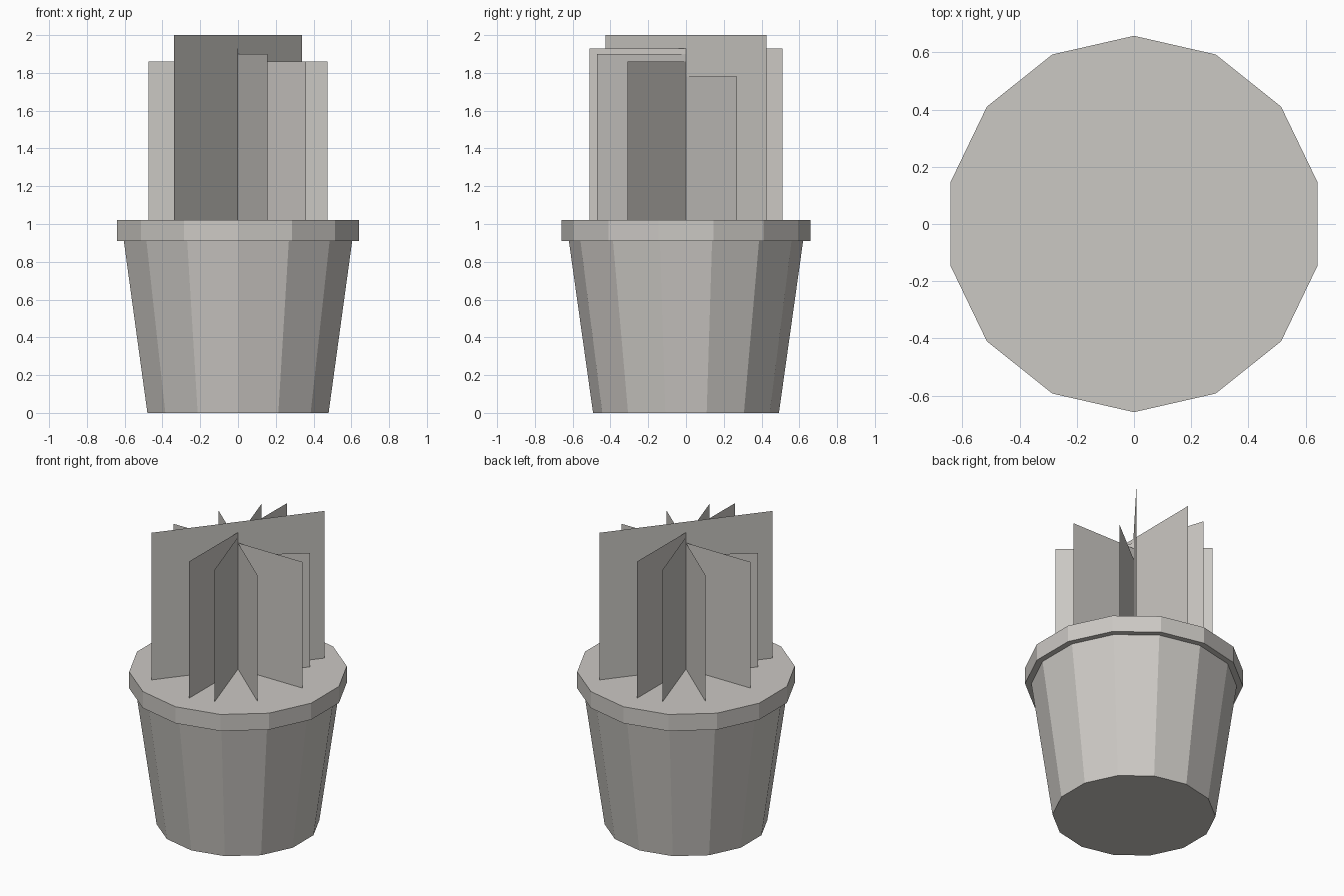
import bpy, bmesh, math

if "Cube" in bpy.data.objects:
    bpy.data.objects.remove(bpy.data.objects["Cube"])

SIDES = 14

# One warm grey for the whole model
grey = bpy.data.materials.new("warm_grey")
grey.diffuse_color = (0.60, 0.58, 0.55, 1.0)
grey.use_nodes = True
grey.node_tree.nodes["Principled BSDF"].inputs["Base Color"].default_value = grey.diffuse_color


def finish(name, bm):
    mesh = bpy.data.meshes.new(name)
    bm.to_mesh(mesh)
    bm.free()
    mesh.materials.append(grey)
    obj = bpy.data.objects.new(name, mesh)
    bpy.context.collection.objects.link(obj)
    return obj


def ring(bm, radius, z):
    angles = [math.pi / 2 + 2 * math.pi * i / SIDES for i in range(SIDES)]
    return [bm.verts.new((radius * math.cos(a), radius * math.sin(a), z)) for a in angles]


def frustum(name, r_low, z_low, r_high, z_high):
    bm = bmesh.new()
    low, high = ring(bm, r_low, z_low), ring(bm, r_high, z_high)
    for i in range(SIDES):
        j = (i + 1) % SIDES
        bm.faces.new((low[i], low[j], high[j], high[i]))
    bm.faces.new(low[::-1])
    bm.faces.new(high)
    return finish(name, bm)


def blade(name, x, y, top):
    # Upright flat card through the pot axis, from (-x, -y) to (x, y)
    bm = bmesh.new()
    pts = ((-x, -y, 1.02), (x, y, 1.02), (x, y, top), (-x, -y, top))
    bm.faces.new([bm.verts.new(p) for p in pts])
    return finish(name, bm)


# Tapered pot and its rim, closed on top
frustum("pot_body", 0.492, 0.0, 0.62, 0.91)
frustum("pot_rim", 0.658, 0.91, 0.658, 1.02)

# Crossed plant cards: end x, end y, top height
cards = [
    (0.475, 0.0, 1.86),
    (0.34, 0.27, 1.78),
    (0.338, 0.427, 2.0),
    (0.003, 0.51, 1.93),
    (0.155, -0.47, 1.90),
    (0.36, -0.31, 1.86),
]
for n, (x, y, top) in enumerate(cards, 1):
    blade(f"plant_card_{n}", x, y, top)
